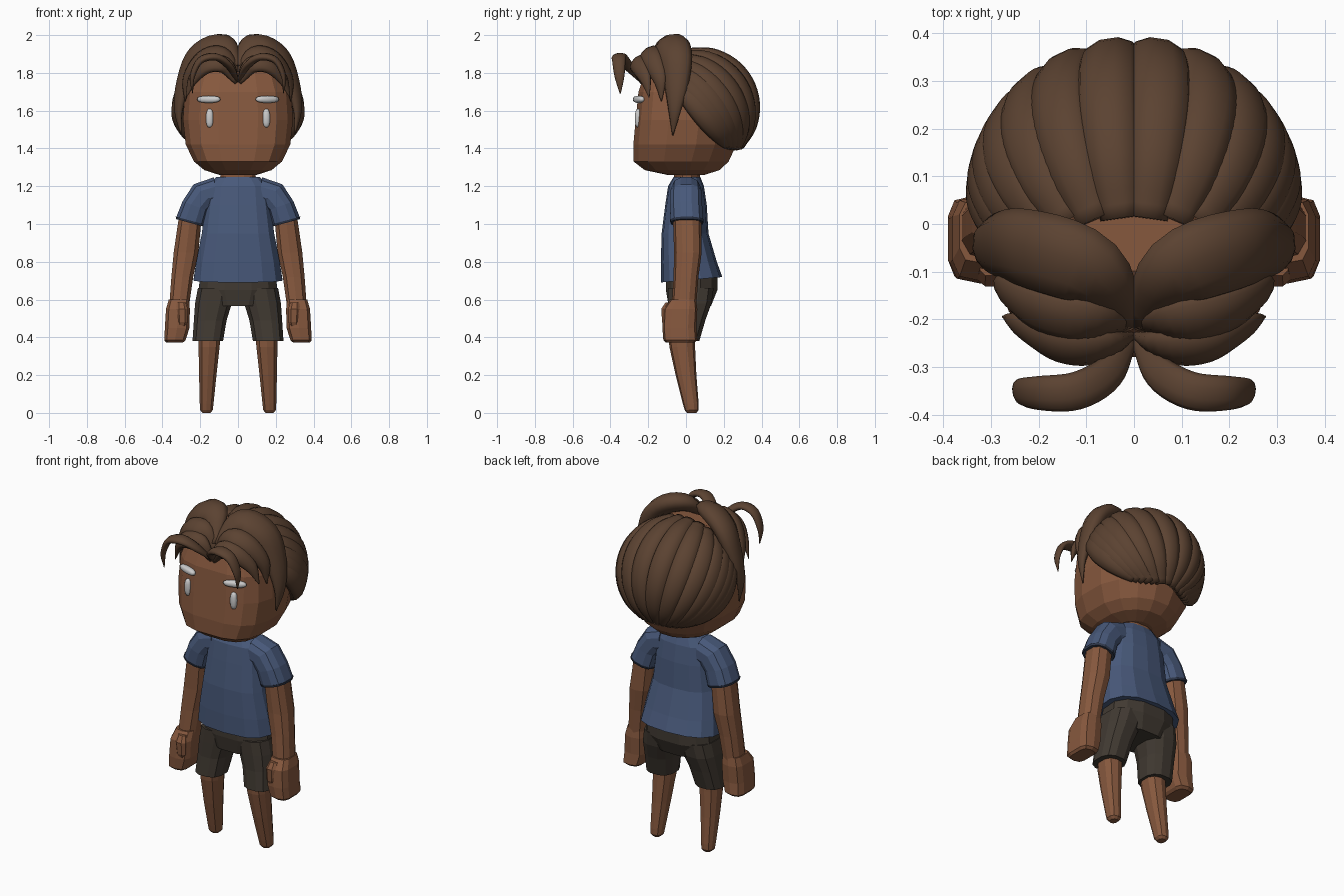
import bpy, bmesh
from math import sin, cos, pi, radians
from mathutils import Vector

if "Cube" in bpy.data.objects:
    bpy.data.objects.remove(bpy.data.objects["Cube"])


def material(name, rgb):
    m = bpy.data.materials.new(name)
    m.diffuse_color = (*rgb, 1)
    m.use_nodes = True
    m.node_tree.nodes["Principled BSDF"].inputs["Base Color"].default_value = m.diffuse_color
    return m


SKIN = material("skin", (0.24, 0.098, 0.048))
HAIR = material("hair", (0.105, 0.055, 0.031))
SHIRT = material("shirt_blue", (0.065, 0.10, 0.195))
TRIM = material("trim_dark", (0.03, 0.042, 0.075))
SHORTS = material("shorts_brown", (0.053, 0.042, 0.032))
WHITE = material("white", (0.8, 0.8, 0.78))


def skin_rings(name, rings, mat, mirror=False, smooth=False):
    """Bridge equal-sized vertex rings and cap both ends."""
    bm = bmesh.new()
    vs = [[bm.verts.new(p) for p in r] for r in rings]
    n = len(vs[0])
    for a, b in zip(vs, vs[1:]):
        for i in range(n):
            j = (i + 1) % n
            bm.faces.new((a[i], a[j], b[j], b[i]))
    bm.faces.new(vs[0])
    bm.faces.new(vs[-1])
    bmesh.ops.recalc_face_normals(bm, faces=bm.faces)
    if smooth:
        for f in bm.faces:
            f.smooth = True
    me = bpy.data.meshes.new(name)
    bm.to_mesh(me)
    bm.free()
    me.materials.append(mat)
    ob = bpy.data.objects.new(name, me)
    bpy.context.collection.objects.link(ob)
    if mirror:
        mod = ob.modifiers.new("mirror", "MIRROR")
        mod.use_mirror_merge = False
    return ob


def spow(v, e):
    return (abs(v) ** e) * (1 if v >= 0 else -1)


def loft(name, rows, mat, n=12, front=2.5, back=2.5, mirror=False):
    """Rows: x, y, z, half width, half depth, side tilt, back tilt (degrees)."""
    rings = []
    for row in rows:
        x, y, z, rx, ry, tx, ty = (tuple(row) + (0, 0))[:7]
        u = Vector((cos(radians(tx)), 0, sin(radians(tx)))) * rx
        v = Vector((0, cos(radians(ty)), sin(radians(ty)))) * ry
        ring = []
        for i in range(n):
            a = 2 * pi * (i + 0.5) / n
            e = 2 / (back if sin(a) > 0 else front)
            ring.append(Vector((x, y, z)) + u * spow(cos(a), e) + v * spow(sin(a), e))
        rings.append(ring)
    return skin_rings(name, rings, mat, mirror)


def strand(name, pts, centre, thick=0.6, steps=5, sides=10):
    """Tapered lock of hair through points (x, y, z, half width)."""
    p = [Vector(q) for q in pts]
    p = [p[0] * 2 - p[1]] + p + [p[-1] * 2 - p[-2]]
    path = []
    for k in range(1, len(p) - 2):
        a, b, c, d = p[k - 1:k + 3]
        for s in range(steps):
            t = s / steps
            path.append(0.5 * (2 * b + (c - a) * t + (2 * a - 5 * b + 4 * c - d) * t * t
                               + (3 * b - a - 3 * c + d) * t ** 3))
    path.append(p[-2])
    rings = []
    for i, q in enumerate(path):
        tan = (path[min(i + 1, len(path) - 1)] - path[max(i - 1, 0)]).to_3d().normalized()
        out = q.to_3d() - Vector(centre)
        side = tan.cross(out).normalized()
        out = side.cross(tan).normalized()
        w = max(q.w, 0.003)
        rings.append([q.to_3d() + side * w * cos(2 * pi * j / sides)
                      + out * w * thick * sin(2 * pi * j / sides) for j in range(sides)])
    return skin_rings(name, rings, HAIR, True, True)


def blob(name, loc, scale, rot, mat):
    """Mirrored small ellipsoid for facial features."""
    bm = bmesh.new()
    bmesh.ops.create_uvsphere(bm, u_segments=12, v_segments=8, radius=1)
    me = bpy.data.meshes.new(name)
    for v in bm.verts:
        x, y, z = (spow(c, 0.8) * s for c, s in zip(v.co, scale))
        v.co = Vector((x * cos(rot) - y * sin(rot), x * sin(rot) + y * cos(rot), z)) + Vector(loc)
    for f in bm.faces:
        f.smooth = True
    bm.to_mesh(me)
    bm.free()
    me.materials.append(mat)
    ob = bpy.data.objects.new(name, me)
    bpy.context.collection.objects.link(ob)
    ob.modifiers.new("mirror", "MIRROR")


# Head: flat face, rounder back
loft("head", [(0, 0, 1.26, .10, .10), (0, -.02, 1.285, .18, .20), (0, -.025, 1.33, .235, .255),
              (0, -.005, 1.42, .28, .277), (0, .01, 1.55, .295, .28), (0, .015, 1.7, .285, .27),
              (0, .025, 1.82, .24, .24), (0, .04, 1.9, .13, .14)], SKIN, 16, 3.2, 2.1)
loft("neck", [(0, .005, 1.15, .10, .07), (0, .005, 1.3, .095, .07)], SKIN)
blob("eye", (.15, -.253, 1.56), (.02, .018, .05), 0, WHITE)
blob("eyebrow", (.155, -.25, 1.66), (.066, .02, .019), radians(20), WHITE)

# Shirt
loft("shirt_body", [(0, .03, .705, .24, .163, 0, 5), (0, .015, .8, .225, .148), (0, -.005, .95, .195, .124),
                    (0, 0, 1.1, .175, .11), (0, 0, 1.2, .165, .095), (0, .005, 1.25, .115, .07)],
     SHIRT, 14, 2.8, 2.5)
loft("sleeve", [(.252, .005, 1.015, .08, .088, 15), (.225, .0, 1.095, .075, .088, 20),
                (.18, 0, 1.155, .08, .085, 45), (.12, 0, 1.17, .08, .08, 85)], SHIRT, mirror=True)
loft("sleeve_hem", [(.254, .005, 1.006, .079, .087, 15), (.252, .005, 1.018, .083, .091, 15)],
     TRIM, mirror=True)

# Shorts
loft("shorts_hips", [(0, .03, .73, .205, .14), (0, .03, .65, .215, .14), (0, .02, .565, .16, .115)], SHORTS)
loft("shorts_leg", [(.115, .025, .66, .10, .125), (.13, .02, .58, .10, .118), (.147, .005, .49, .089, .10),
                    (.16, -.015, .38, .083, .088)], SHORTS, mirror=True)

# Limbs
loft("leg", [(.15, -.025, .45, .062, .07), (.153, -.02, .35, .058, .068), (.16, 0, .2, .048, .055),
             (.166, .025, .05, .038, .042), (.167, .03, .015, .035, .037), (.167, .03, 0, .022, .025)],
     SKIN, 10, mirror=True)
loft("arm", [(.25, .005, 1.06, .062, .075), (.275, .01, .85, .068, .073), (.295, 0, .72, .06, .066),
             (.31, -.01, .58, .055, .065)], SKIN, 10, mirror=True)
loft("hand", [(.313, -.015, .6, .055, .068), (.318, -.03, .55, .065, .09), (.322, -.035, .45, .067, .09),
              (.334, -.03, .385, .058, .09), (.336, -.03, .372, .045, .075)], SKIN, 10, 3.5, 3.5, True)
loft("thumb", [(.30, -.085, .585, .025, .025), (.297, -.10, .55, .034, .033), (.295, -.10, .48, .03, .028),
               (.297, -.095, .45, .02, .02)], SKIN, 8, mirror=True)

# Swept-back hair: locks running from the crown line over a sphere to the nape
C = Vector((0, .045, 1.6))
COUNT = 7
for k in range(COUNT):
    f = (k + 0.5) / COUNT
    a = radians(74 * f)
    start = Vector((sin(a), -.1 - .12 * f, cos(a))).normalized()
    end = Vector((.235 * f, .28 - .07 * f, -.215)).normalized()
    pts = []
    for i in range(7):
        t = i / 6
        pos = C + start.slerp(end, t) * (.308 + .006 * sin(pi * t))
        pts.append((*pos, .066 * (.35 + .65 * sin(pi * (.15 + .78 * t)))))
    strand("back_lock_%d" % (k + 1), pts, C, .65, 4)

# Fringe: parted locks sweeping to each side
strand("parting_lock", [(.005, -.21, 1.84, .02), (.09, -.10, 1.945, .085), (.215, -.055, 1.89, .09),
                        (.285, -.05, 1.74, .068), (.315, -.06, 1.6, .035), (.30, -.07, 1.47, .003)], C)
strand("middle_lock", [(.005, -.21, 1.80, .02), (.09, -.2, 1.89, .06), (.19, -.18, 1.87, .06),
                       (.265, -.14, 1.77, .04), (.28, -.13, 1.65, .003)], C)
strand("lower_lock", [(.005, -.235, 1.75, .015), (.07, -.255, 1.84, .05), (.16, -.25, 1.84, .05),
                      (.235, -.215, 1.77, .035), (.275, -.195, 1.67, .003)], C)
strand("loose_lock", [(.005, -.24, 1.76, .015), (.05, -.31, 1.84, .035), (.12, -.35, 1.885, .04),
                      (.2, -.355, 1.865, .036), (.242, -.352, 1.78, .026), (.24, -.348, 1.69, .003)],
       (.12, -.33, 1.7), .5)
